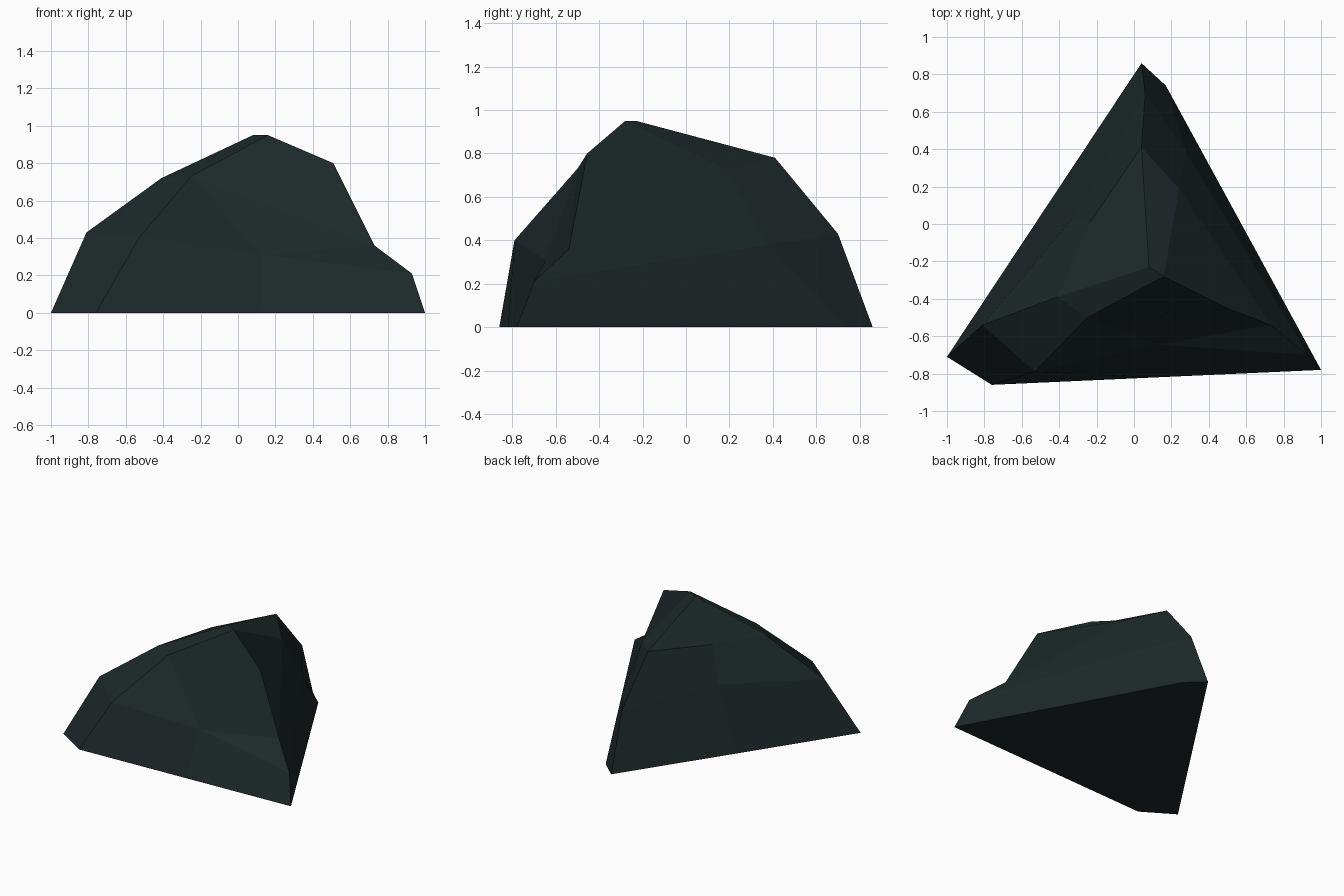
import bpy, bmesh

if "Cube" in bpy.data.objects:
    bpy.data.objects.remove(bpy.data.objects["Cube"], do_unlink=True)

# One dark slate colour
slate = bpy.data.materials.new("dark_slate")
slate.use_nodes = True
colour = (0.012, 0.021, 0.0215, 1)
slate.diffuse_color = colour
bsdf = next(n for n in slate.node_tree.nodes if n.type == 'BSDF_PRINCIPLED')
bsdf.inputs["Base Color"].default_value = colour
bsdf.inputs["Roughness"].default_value = 0.9

# Rings around the rock, counterclockwise from its front right corner
ground = [(-1, -.71, 0), (-.76, -.86, 0), (.12, -.82, 0), (1, -.78, 0),
          (.17, .74, 0), (.04, .86, 0), (-.48, .075, 0)]
middle = [(-.81, -.54, .43), (-.53, -.79, .4), (.13, -.645, .31), (.93, -.7, .21),
          (.28, .38, .38), (.06, .7, .43), (-.315, .045, .48)]
shoulder = [(-.41, -.39, .72), (-.25, -.5, .73), (.73, -.54, .36),
            (.24, .19, .725), (.04, .41, .78), (-.235, .01, .755)]
# Ridge along the summit
ridge = [(.08, -.23, .95), (.16, -.28, .95), (.51, -.455, .8)]

bm = bmesh.new()
base, mid, top, crest = [[bm.verts.new(p) for p in ring]
                         for ring in (ground, middle, shoulder, ridge)]
west, south, east, back_right, back, back_left = top
peak, brow, knob = crest

# Lower skirt
count = len(base)
for i in range(count):
    j = (i + 1) % count
    bm.faces.new((base[j], mid[j], mid[i], base[i]))

# Underside
bm.faces.new(base[::-1])

# Upper slopes: front, right, back and left
for facet in ((mid[0], mid[1], south, west),
              (mid[1], mid[2], south), (mid[2], east, south),
              (mid[2], mid[3], east),
              (mid[4], back_right, east, mid[3]),
              (mid[5], back, back_right, mid[4]),
              (mid[6], back_left, back, mid[5]),
              (mid[0], west, back_left, mid[6])):
    bm.faces.new(facet)

# Summit facets
for facet in ((west, south, brow, peak), (west, peak, back, back_left),
              (peak, brow, back_right, back), (knob, east, back_right, brow),
              (south, east, knob, brow)):
    bm.faces.new(facet)

bmesh.ops.recalc_face_normals(bm, faces=bm.faces[:])
mesh = bpy.data.meshes.new("rock")
bm.to_mesh(mesh)
bm.free()
mesh.materials.append(slate)
rock = bpy.data.objects.new("rock", mesh)
bpy.context.collection.objects.link(rock)
